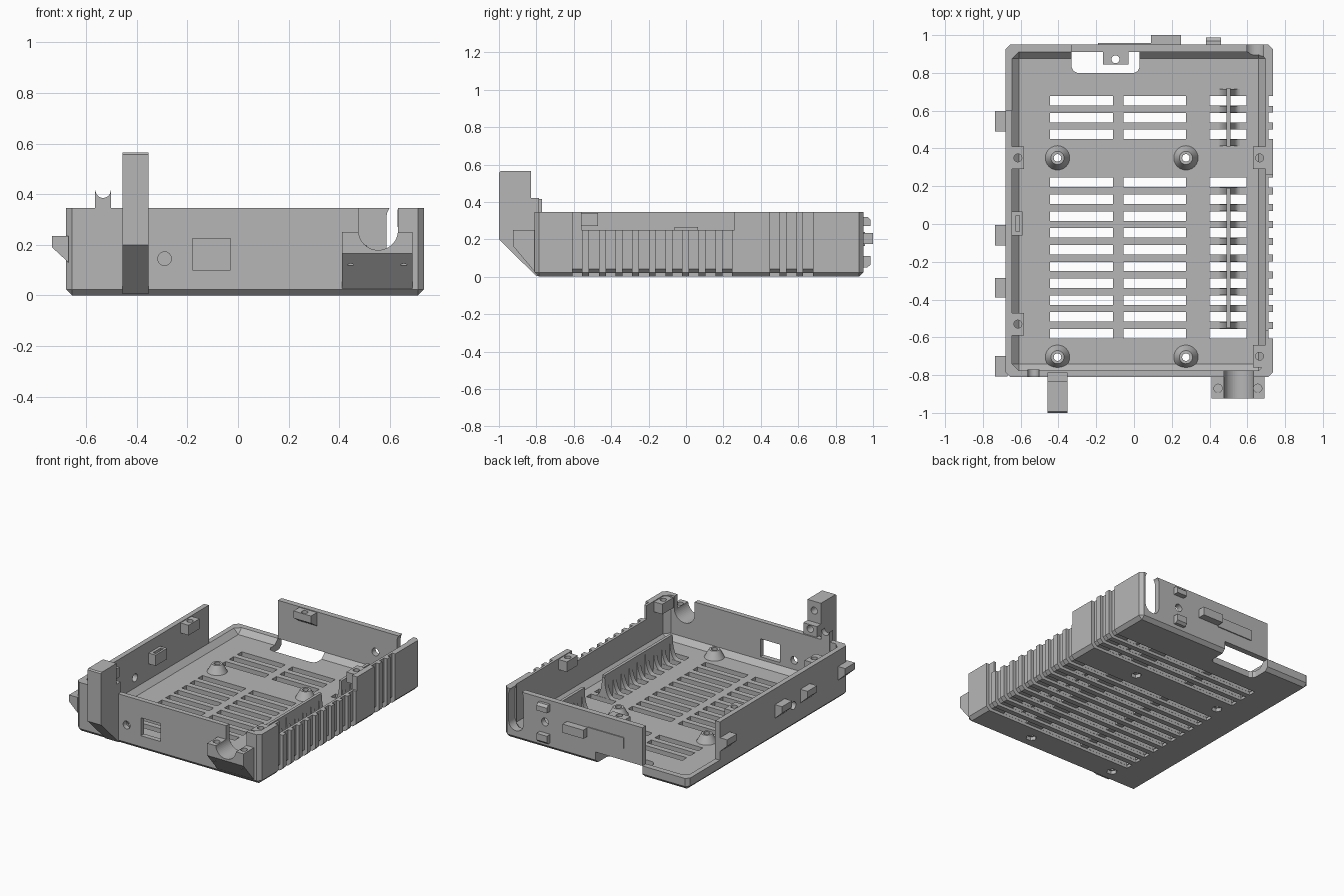
import bpy, bmesh, math

cube = bpy.data.objects.get("Cube")
if cube:
    bpy.data.objects.remove(cube, do_unlink=True)

grey = bpy.data.materials.new("plain grey")
grey.use_nodes = True
grey.diffuse_color = (0.47, 0.47, 0.47, 1)
grey.node_tree.nodes["Principled BSDF"].inputs["Base Color"].default_value = grey.diffuse_color


def finish(name, bm):
    bmesh.ops.recalc_face_normals(bm, faces=bm.faces)
    mesh = bpy.data.meshes.new(name)
    bm.to_mesh(mesh)
    bm.free()
    mesh.materials.append(grey)
    ob = bpy.data.objects.new(name, mesh)
    bpy.context.scene.collection.objects.link(ob)
    return ob


def prism(name, pts, axis, a, b):
    """Extrude a 2D outline along an axis from a to b."""
    place = {"x": lambda p, q, t: (t, p, q),
             "y": lambda p, q, t: (p, t, q),
             "z": lambda p, q, t: (p, q, t)}[axis]
    bm = bmesh.new()
    lo, hi = [[bm.verts.new(place(p, q, t)) for p, q in pts] for t in (a, b)]
    bm.faces.new(lo)
    bm.faces.new(hi)
    for i in range(len(pts)):
        j = (i + 1) % len(pts)
        bm.faces.new((lo[i], lo[j], hi[j], hi[i]))
    return finish(name, bm)


def box(name, x, y, z, bevel=0):
    """Box from ranges; the bevel leaves the top rim sharp."""
    bm = bmesh.new()
    bmesh.ops.create_cube(bm, size=1)
    for v in bm.verts:
        v.co = [r[0] if c < 0 else r[1] for c, r in zip(v.co, (x, y, z))]
    if bevel:
        rim = [e for e in bm.edges if min(v.co.z for v in e.verts) < z[1] - 0.001]
        bmesh.ops.bevel(bm, geom=rim, offset=bevel, segments=1, affect="EDGES")
    return finish(name, bm)


def arc(cx, cy, r, start, end, n=24, ry=None):
    angles = [math.radians(start + (end - start) * i / n) for i in range(n + 1)]
    return [(cx + r * math.cos(t), cy + (ry or r) * math.sin(t)) for t in angles]


def rod(name, cx, cy, r, axis, a, b):
    return prism(name, arc(cx, cy, r, 0, 360)[:-1], axis, a, b)


def cut(cutter, *targets):
    cutter.hide_render = True
    for ob in targets:
        mod = ob.modifiers.new("cut", "BOOLEAN")
        mod.operation, mod.solver, mod.object = "DIFFERENCE", "EXACT", cutter
        bpy.context.view_layer.objects.active = ob
        bpy.ops.object.modifier_apply(modifier=mod.name)
    bpy.data.objects.remove(cutter, do_unlink=True)


# Open tray with chamfered outside and inside
TOP, FLOOR = 0.345, 0.045
tray = box("tray", (-0.68, 0.735), (-0.81, 0.95), (0, TOP), 0.024)
cut(box("cavity", (-0.645, 0.695), (-0.775, 0.91), (FLOOR, 0.5), 0.035), tray)
cut(box("open_corner", (-1, -0.33), (0.6, 1.1), (0.08, 0.6)), tray)
cut(box("side_dip", (0.6, 0.9), (-0.56, 0.26), (0.25, 0.6)), tray)

# Card opening below the back wall
cut(prism("card_opening", [(-0.33, 1), (-0.33, 0.83), (-0.32, 0.81), (-0.3, 0.8),
                           (0, 0.8), (0.02, 0.81), (0.03, 0.83), (0.03, 1)], "z", -0.1, 0.08), tray)

# Vent rows: a groove around the underside and side, with three windows each
rear_rows = [0.652 - 0.0885 * i for i in range(3)]
main_rows = [0.22 - 0.089 * i for i in range(10)]
groove = [(-0.45, -0.05), (-0.45, 0.02), (0.69, 0.02), (0.712, 0.042),
          (0.712, 0.5), (0.8, 0.5), (0.8, -0.05)]
for y in rear_rows + main_rows:
    cut(prism("groove", groove, "y", y - 0.026, y + 0.026), tray)
    for x in ((-0.445, -0.11), (-0.055, 0.275), (0.4, 0.595)):
        cut(box("window", x, (y - 0.025, y + 0.025), (-0.1, 0.12)), tray)

# Wall openings
cut(box("front_port", (-0.18, -0.03), (-0.9, -0.7), (0.1, 0.225)), tray)
cut(rod("front_hole", -0.29, 0.145, 0.027, "y", -0.9, -0.7), tray)
cut(rod("side_hole", -0.21, 0.15, 0.027, "x", -0.75, -0.6), tray)
cut(rod("back_hole", 0.42, 0.185, 0.027, "y", 0.85, 1.1), tray)
cut(prism("back_slot", arc(0.643, 0.12, 0.056, 180, 360) + arc(0.643, 0.31, 0.056, 0, 180),
          "y", 0.88, 1.1), tray)

# Cable socket bracket with sloped underside, rounded channel and screw holes
socket = prism("socket_bracket", [(-0.79, 0.25), (-0.925, 0.25), (-0.925, 0.165),
                                  (-0.808, 0.025), (-0.79, 0.025)], "x", 0.41, 0.69)
cut(prism("channel", arc(0.554, 0.257, 0.078, 180, 360) + [(0.632, 0.6), (0.476, 0.6)],
          "y", -1, -0.7), tray, socket)
for x in (0.445, 0.655):
    cut(rod("screw_hole", x, -0.87, 0.022, "z", 0.12, 0.4), socket)

# Standoffs with through holes
for x in (-0.405, 0.275):
    for y in (0.35, -0.705):
        post = rod("standoff", x, y, 0.07, "z", FLOOR - 0.01, 0.1)
        for v in post.data.vertices:
            if v.co.z > 0.09:
                v.co.x = x + (v.co.x - x) * 0.5
                v.co.y = y + (v.co.y - y) * 0.5
        cut(rod("bore", x, y, 0.02, "z", -0.1, 0.3), tray, post)
        cut(prism("nut_pocket", arc(x, y, 0.035, 0, 360, 6)[:-1], "z", -0.1, 0.025), tray)

# Thin divider walls with curved feet between the vents
for rows, y0, y1 in ((rear_rows, 0.41, 0.72), (main_rows, -0.55, 0.19)):
    box("divider", (0.49, 0.51), (y0, y1), (0.025, 0.2))
    feet = [y + 0.0445 for y in rows] + [rows[-1] - 0.0445]
    for y in feet:
        if y0 < y < y1:
            curve = arc(0.56, 0.185, 0.05, 180, 270, 8, 0.14)
            mirrored = [(1 - p, q) for p, q in reversed(curve)]
            prism("divider_foot", mirrored + curve + [(0.56, 0.035), (0.44, 0.035)],
                  "y", y - 0.018, y + 0.018)

# Screw tabs near the wall tops
for x, y in ((-0.615, 0.35), (-0.615, -0.53), (0.665, 0.35), (0.665, -0.7)):
    tab = box("screw_tab", (x - 0.035, x + 0.032), (y - 0.06, y + 0.06), (0.27, 0.34))
    cut(rod("tab_hole", x, y, 0.021, "z", 0.2, 0.4), tab)
tab = prism("back_screw_tab", [(0.92, 0.34), (0.845, 0.34), (0.845, 0.29), (0.92, 0.24)],
            "x", -0.165, -0.03)
cut(rod("tab_hole", -0.098, 0.872, 0.021, "z", 0.2, 0.4), tab)

# Small catch inside the side wall
catch = box("side_catch", (-0.65, -0.59), (-0.062, 0.065), (0.19, 0.265))
cut(box("catch_notch", (-0.625, -0.605), (-0.04, 0.045), (0.22, 0.4)), catch)

# Hooked clips along the outer side
hook = [(-0.67, 0.13), (-0.735, 0.19), (-0.735, 0.235), (-0.67, 0.235)]
for y0, y1 in ((0.49, 0.598), (-0.115, -0.005), (-0.39, -0.285), (-0.808, -0.7)):
    prism("side_clip", hook, "y", y0, y1)

# Raised parts on the back wall
box("back_latch", (0.09, 0.25), (0.93, 1.0), (0.175, 0.235))
box("back_plate", (-0.19, 0.09), (0.94, 0.957), (0.165, 0.24))
for z0, z1, lip in ((0.05, 0.11, 0.015), (0.27, 0.32, -0.015)):
    low, high = (z0 + max(lip, 0), z1 + min(lip, 0))
    prism("back_bracket", [(0.93, z0), (0.97, z0), (0.987, low), (0.987, high),
                           (0.97, z1), (0.93, z1)], "x", 0.38, 0.46)

# Tall front post with sloped foot and two blind holes behind
post = prism("front_post", [(-0.785, 0.005), (-0.802, 0.005), (-1, 0.2), (-1, 0.557),
                            (-0.992, 0.565), (-0.83, 0.565), (-0.83, 0.42), (-0.785, 0.42)],
             "x", -0.457, -0.353)
cut(rod("post_hole", -0.405, 0.5, 0.024, "y", -0.93, -0.7), post)
cut(rod("lower_post_hole", -0.405, 0.39, 0.024, "y", -0.93, -0.7), post)

# Notched wire rest on the front wall
notch = arc(-0.533, 0.415, 0.03, 180, 360, 12)
prism("wire_rest", [(-0.565, 0.2), (-0.565, 0.415)] + notch + [(-0.501, 0.415), (-0.501, 0.2)],
      "y", -0.809, -0.77)

# Smooth the round parts, keeping edges sharp
bpy.ops.object.select_all(action="DESELECT")
for ob in bpy.context.scene.objects:
    if ob.type == "MESH" and ob.name.startswith(("standoff", "divider_foot", "wire_rest")):
        ob.select_set(True)
        bpy.context.view_layer.objects.active = ob
bpy.ops.object.shade_smooth_by_angle(angle=math.radians(30))
